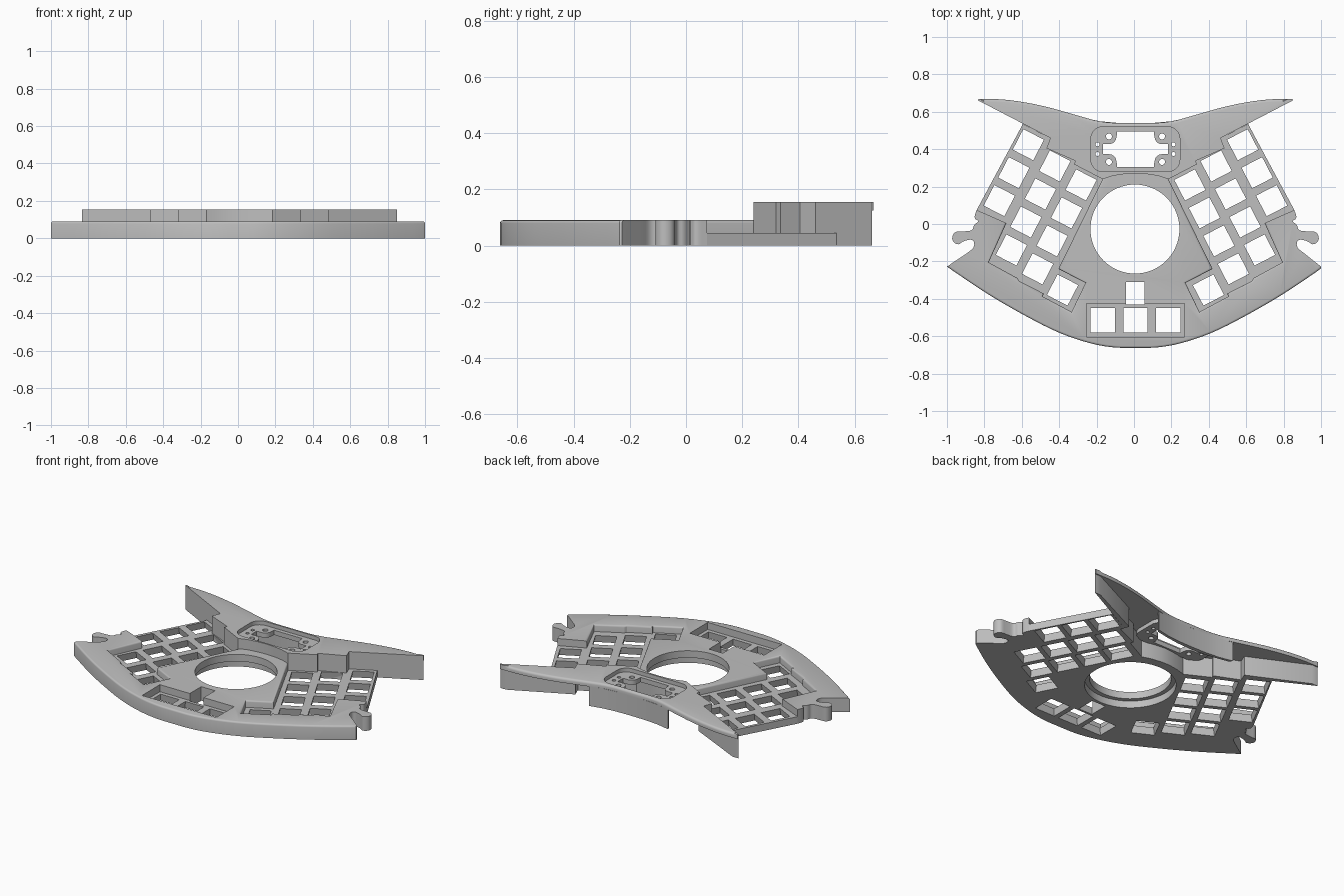
import bpy, bmesh, math
from mathutils import Vector

cube = bpy.data.objects.get("Cube")
if cube:
    bpy.data.objects.remove(cube, do_unlink=True)

CX = 0.008      # axis of symmetry
BASE = 0.09     # base top
PANEL = 0.045   # key panel top
TOP = 0.155     # raised wing top

grey = bpy.data.materials.new("matte grey")
grey.use_nodes = True
grey.diffuse_color = (0.52, 0.52, 0.52, 1)
grey.node_tree.nodes["Principled BSDF"].inputs["Base Color"].default_value = (0.52, 0.52, 0.52, 1)


def chaikin(pts, rounds=2):
    """Round an open path, keeping its ends."""
    for _ in range(rounds):
        new = [pts[0]]
        for a, b in zip(pts, pts[1:]):
            a, b = Vector(a), Vector(b)
            new += [tuple(a.lerp(b, 0.25)), tuple(a.lerp(b, 0.75))]
        pts = new + [pts[-1]]
    return pts


def mirrored(half):
    """Close a half outline that starts and ends on the axis."""
    left = [(-x, y) for x, y in reversed(half[1:-1])]
    return [(max(-1, min(1, x + CX)), y) for x, y in half + left]


def side(pts, s):
    return [(s * x + CX, y) for x, y in pts]


def prism(name, pts, z0, z1, bottom=None, bevel=0, rule=None):
    """Extrude an outline; optionally taper it or bevel chosen top edges."""
    bm = bmesh.new()
    low = [bm.verts.new((x, y, z0)) for x, y in (bottom or pts)]
    high = [bm.verts.new((x, y, z1)) for x, y in pts]
    bm.faces.new(low)
    top = bm.faces.new(high)
    n = len(pts)
    for i in range(n):
        j = (i + 1) % n
        bm.faces.new((low[i], low[j], high[j], high[i]))
    bmesh.ops.recalc_face_normals(bm, faces=bm.faces)
    if bevel:
        edges = [e for e in top.edges if all(rule(v.co) for v in e.verts)]
        bmesh.ops.bevel(bm, geom=edges, offset=bevel, segments=3, profile=0.5,
                        affect='EDGES', clamp_overlap=False)
    mesh = bpy.data.meshes.new(name)
    bm.to_mesh(mesh)
    bm.free()
    mesh.materials.append(grey)
    ob = bpy.data.objects.new(name, mesh)
    bpy.context.collection.objects.link(ob)
    return ob


def cut(target, cutter):
    """Subtract the cutter and discard it."""
    mod = target.modifiers.new("cut", 'BOOLEAN')
    mod.operation, mod.solver, mod.object = 'DIFFERENCE', 'EXACT', cutter
    mod.use_self = True
    dg = bpy.context.evaluated_depsgraph_get()
    mesh = bpy.data.meshes.new_from_object(target.evaluated_get(dg))
    target.modifiers.clear()
    target.data = mesh
    bpy.data.objects.remove(cutter, do_unlink=True)


def square(cx, cy, w, h=None, angle=0):
    h = h or w
    c, s = math.cos(angle), math.sin(angle)
    corners = ((-w, -h), (w, -h), (w, h), (-w, h))
    return [(cx + (x * c - y * s) / 2, cy + (x * s + y * c) / 2) for x, y in corners]


def circle(cx, cy, r, n=64):
    return [(cx + r * math.cos(math.tau * i / n), cy + r * math.sin(math.tau * i / n)) for i in range(n)]


def rounded(cx, cy, w, h, r):
    pts = []
    for q, (sx, sy) in enumerate(((1, 1), (-1, 1), (-1, -1), (1, -1))):
        for i in range(9):
            a = math.radians(90 * q + 90 * i / 8)
            pts.append((cx + sx * (w / 2 - r) + r * math.cos(a), cy + sy * (h / 2 - r) + r * math.sin(a)))
    return pts


# Shared outlines, right half
front_arc = chaikin([(0, -.662), (.12, -.662), (.25, -.638), (.42, -.58),
                     (.62, -.475), (.8, -.37), (1.008, -.228)])
hook = chaikin([(.9, -.155), (.86, -.125), (.865, -.08), (.92, -.09), (.95, -.115), (.985, -.085),
                (.97, -.04), (.92, -.04), (.87, -.035), (.865, -.005), (.835, .015), (.865, .03), (.849, .075)])
recess_edge = [(.69, .005), (.785, -.205), (.63, -.29), (.622, -.305), (.49, -.372),
               (.497, -.387), (.342, -.47), (.267, -.315), (.412, -.24), (.176, .24)]
wing_steps = [(.33, .32), (.32, .337), (.476, .405), (.455, .46)]
hub_arc = [(.12, .258), (.06, .267), (0, .27)]
back_arc = chaikin([(.84, .668), (.7, .668), (.51, .637), (.32, .583), (.17, .54), (0, .54)])

# Base with trackball opening; hooks and hub stay unbevelled
base = prism("base_plate", mirrored(front_arc + hook + recess_edge + hub_arc), 0, BASE, bevel=0.011,
             rule=lambda p: p.y < 0.245 and not (abs(p.x) > 0.8 and p.y > -0.2))
cut(base, prism("ball_opening", circle(.005, -.027, .238), -.1, .3))
cut(base, prism("ball_counterbore", circle(.005, -.027, .265), -.1, PANEL))

# Lower key row: recess, three openings and the small slot
cut(base, prism("row_recess", square(.008, -.515, .525, .18), PANEL, .3))
for i in (-1, 0, 1):
    x = .008 + i * .174
    cut(base, prism("row_key", square(x, -.515, .128), -.01, PANEL + .01, square(x, -.515, .145)))
cut(base, prism("slot", square(.006, -.37, .098, .12), -.1, .3))

# Angled key panels with staggered columns
COLUMNS = ((.573, .424, 3), (.431, .31, 4), (.291, .209, 4), (.39, -.353, 1))
for s, label in ((1, "left"), (-1, "right")):
    outline = [(.602, .535), (.849, .075)] + recess_edge + wing_steps
    panel = prism(label + "_key_panel", side(outline, s), 0, PANEL)
    for x, y, count in COLUMNS:
        for k in range(count):
            cx, cy = s * (x + .0775 * k) + CX, y - .1496 * k
            turn = s * math.radians(27.4)
            cut(panel, prism("key", square(cx, cy, .122, angle=turn), -.005, PANEL + .005,
                             square(cx, cy, .142, angle=turn)))

# Raised wing: top skin, front wall and short back wall
front_line = hub_arc[::-1] + [(.176, .24)] + wing_steps + [(.842, .661)]
wing = prism("wing_top", mirrored(front_line + back_arc), .125, TOP, bevel=0.014,
             rule=lambda p: p.y > .5 and abs(p.x) < .82)
inner = [(max(0, x - .02), y + .025) for x, y in front_line[1:-1]] + [(.8, .661)]
prism("wing_front_wall", mirrored(front_line + inner[::-1] + [(0, .295)]), 0, .127)
back_wall = [(0, .515), (.1, .519), (.19, .532), (.27, .548), (.28, .568), (.19, .549), (.1, .541), (0, .539)]
prism("wing_back_wall", mirrored(back_wall), 0, .127)

# Display bay: recess, floor with window, screw holes
cut(wing, prism("bay", rounded(.007, .4, .476, .24, .065), 0, .3))
floor = prism("display_bay_floor", rounded(.007, .4, .484, .248, .069), .1, .13)
window = [(0, .305), (.1, .305), (.1, .325)]
window += [(.14 + .038 * math.cos(a), .335 + .038 * math.sin(a))
           for a in (math.radians(180 - 22.5 * i) for i in range(5))]
window += [(.175, .373)]
window += [(x, .8 - y) for x, y in reversed(window)]
cut(floor, prism("window", mirrored(window), 0, .3))
for s in (-1, 1):
    for t in (-1, 1):
        cut(floor, prism("screw", circle(s * .142 + CX, .4 + t * .068, .016, 20), 0, .3))
        cut(floor, prism("pin", circle(s * .203 + CX, .4 + t * .026, .011, 16), 0, .3))

# Smooth the rounded edges, keep corners sharp
bpy.ops.object.select_all(action='DESELECT')
for ob in bpy.context.collection.objects:
    if ob.type == 'MESH':
        ob.select_set(True)
        bpy.context.view_layer.objects.active = ob
bpy.ops.object.shade_smooth_by_angle(angle=math.radians(32))
